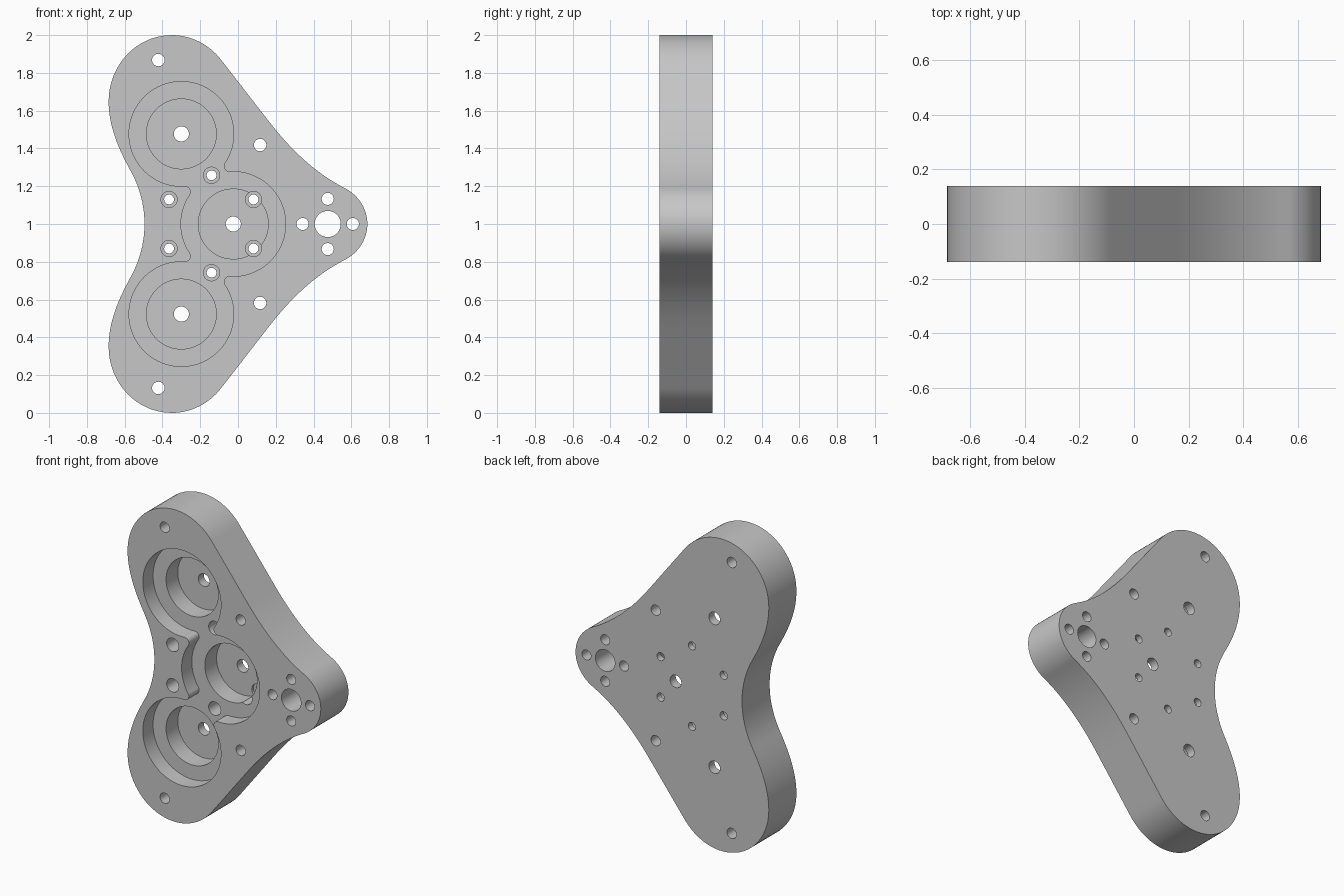
import bpy, bmesh
from math import sin, cos, tan, radians, pi, atan2, hypot
from mathutils import Vector
from mathutils.geometry import interpolate_bezier

if "Cube" in bpy.data.objects:
    bpy.data.objects.remove(bpy.data.objects["Cube"])

FRONT, BACK = -0.14, 0.14
POCKET_FLOOR, BORE_FLOOR, SCREW_SEAT = -0.036, 0.083, 0.1
POCKET_R, BORE_R, FILLET_R = 0.277, 0.185, 0.03

grey = bpy.data.materials.new("light grey metal")
grey.use_nodes = True
colour = (0.57, 0.57, 0.57, 1)
grey.diffuse_color = colour
grey.node_tree.nodes["Principled BSDF"].inputs["Base Color"].default_value = colour


def prism(name, points, y0, y1):
    """Extrude a closed x-z outline from y0 to y1."""
    bm = bmesh.new()
    base = bm.faces.new([bm.verts.new((x, y0, z)) for x, z in points])
    top = bmesh.ops.extrude_face_region(bm, geom=[base])["geom"]
    verts = [v for v in top if isinstance(v, bmesh.types.BMVert)]
    bmesh.ops.translate(bm, vec=(0, y1 - y0, 0), verts=verts)
    bmesh.ops.recalc_face_normals(bm, faces=bm.faces)
    mesh = bpy.data.meshes.new(name)
    bm.to_mesh(mesh)
    bm.free()
    obj = bpy.data.objects.new(name, mesh)
    bpy.context.collection.objects.link(obj)
    return obj


def arc(centre, radius, start, end, steps):
    angles = [start + (end - start) * i / steps for i in range(steps + 1)]
    return [(centre[0] + radius * cos(a), centre[1] + radius * sin(a)) for a in angles]


def circle(centre, radius, steps=64):
    return arc(centre, radius, 0, 2 * pi, steps)[:-1]


def smooth_outline(nodes, steps=16):
    """Join (x, z, heading) nodes with arc-like curves."""
    points = []
    for (x0, z0, a0), (x1, z1, a1) in zip(nodes, nodes[1:]):
        p, q = Vector((x0, z0)), Vector((x1, z1))
        turn = max(abs(radians(a1 - a0)), 0.01)
        reach = (q - p).length * (4 / 3) * tan(turn / 4) / (2 * sin(turn / 2))
        h0 = p + reach * Vector((cos(radians(a0)), sin(radians(a0))))
        h1 = q - reach * Vector((cos(radians(a1)), sin(radians(a1))))
        points += [tuple(v)[:2] for v in interpolate_bezier(p, h0, h1, q, steps + 1)[:-1]]
    return points + [tuple(nodes[-1][:2])]


def cut(points, depth):
    """Mill an outline into the plate from the front, down to a depth."""
    cutter = prism("cutter", points, FRONT - 0.06, depth)
    cutter.hide_render = True
    mod = plate.modifiers.new("cut", "BOOLEAN")
    mod.operation, mod.solver, mod.object = "DIFFERENCE", "EXACT", cutter
    bpy.context.view_layer.objects.active = plate
    bpy.ops.object.modifier_apply(modifier=mod.name)
    bpy.data.objects.remove(cutter)


# Plate: upper half outline from waist to nose, mirrored about z = 1
upper = smooth_outline([
    (-0.495, 1.0, 90), (-0.568, 1.28, 119), (-0.685, 1.65, 90), (-0.35, 2.0, 0),
    (-0.09, 1.87, -52), (0.17, 1.535, -52), (0.565, 1.19, -27), (0.685, 1.0, -90)])
lower = [(x, 2 - z) for x, z in upper[-2:0:-1]]
plate = prism("gear_plate", upper + lower, FRONT, BACK)
plate.data.materials.append(grey)

# Three round pockets with stepped bores and shaft holes
hub = (-0.025, 1.0)
lobes = [(-0.3, 1.477), (-0.3, 0.523)]
for centre in [hub] + lobes:
    cut(circle(centre, POCKET_R, 96), POCKET_FLOOR)

# Necks joining the pockets, with rounded wall tips on both sides
for lobe in lobes:
    a, b = Vector(hub), Vector(lobe)
    mid, axis = (a + b) / 2, (b - a).normalized()
    side = Vector((-axis.y, axis.x))
    half = (b - a).length / 2
    offset = ((POCKET_R + FILLET_R) ** 2 - half ** 2) ** 0.5
    lean = atan2(half, offset)
    tips = []
    for s in (1, -1):
        for u, v in arc((0, 0), FILLET_R, -lean, lean, 12):
            tips.append(mid + side * s * (offset - u) + axis * s * v)
    neck = [a] + tips[:13] + [b] + tips[13:]
    cut([tuple(p) for p in neck], POCKET_FLOOR)

for centre in [hub] + lobes:
    cut(circle(centre, BORE_R, 72), BORE_FLOOR)
    cut(circle(centre, 0.04, 32), BACK + 0.06)

# Counterbored screw holes, mirrored above and below
for x, dz in [(-0.14, 0.258), (-0.365, 0.13), (0.082, 0.13)]:
    for s in (1, -1):
        cut(circle((x, 1 + s * dz), 0.043, 32), SCREW_SEAT)
        cut(circle((x, 1 + s * dz), 0.026, 24), BACK + 0.06)

# Plain mounting holes
for x, dz in [(-0.422, 0.868), (0.117, 0.418)]:
    for s in (1, -1):
        cut(circle((x, 1 + s * dz), 0.033, 32), BACK + 0.06)

# Nose: large hole ringed by four small ones
nose = (0.475, 1.0)
cut(circle(nose, 0.069, 48), BACK + 0.06)
for centre in circle(nose, 0.133, 4):
    cut(circle(centre, 0.032, 32), BACK + 0.06)

# Smooth curved walls, sharp rims
bpy.ops.object.select_all(action="DESELECT")
plate.select_set(True)
bpy.context.view_layer.objects.active = plate
bpy.ops.object.shade_smooth_by_angle(angle=radians(30))
